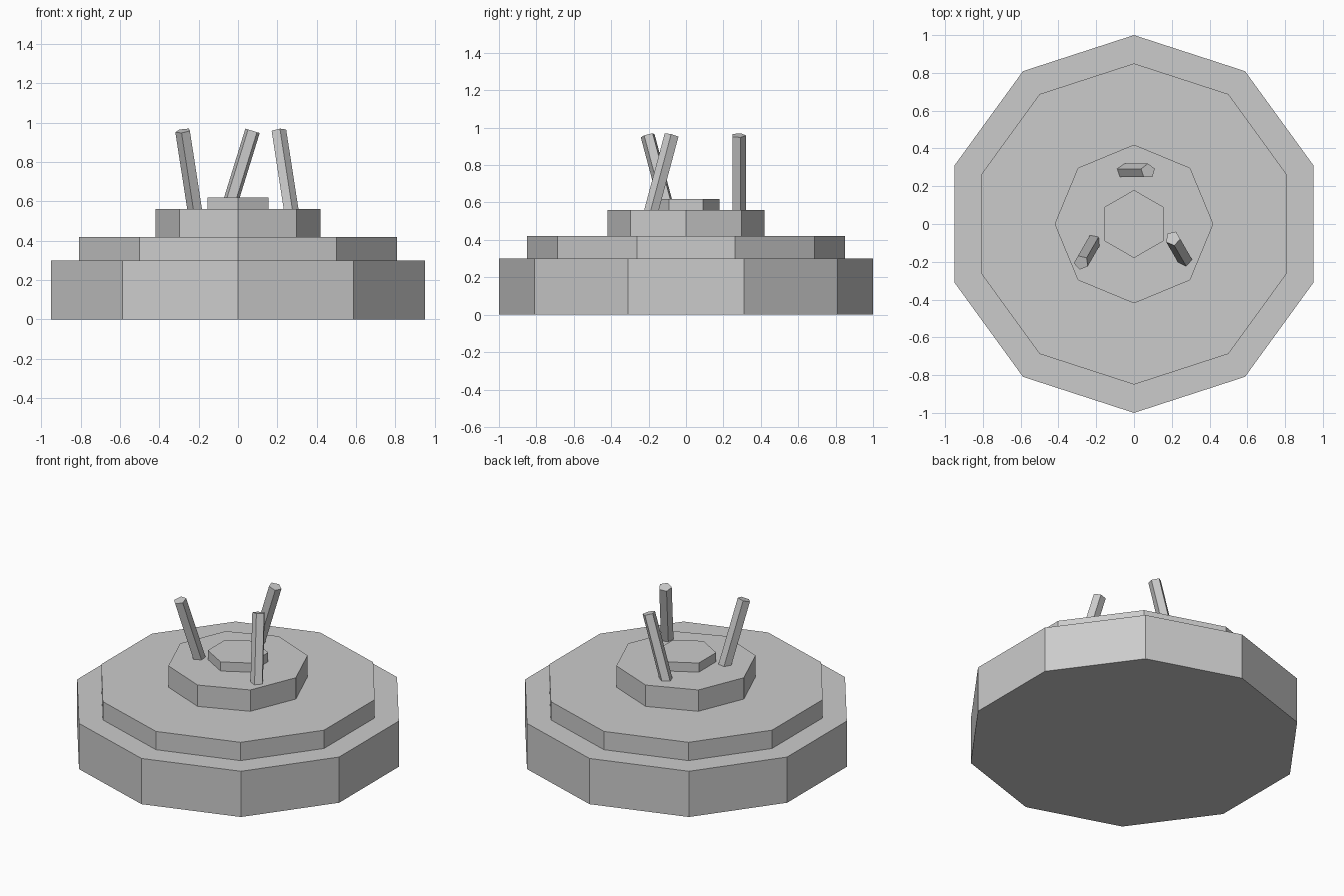
import bpy, math

if "Cube" in bpy.data.objects:
    bpy.data.objects.remove(bpy.data.objects["Cube"])

grey = bpy.data.materials.new("plain grey")
grey.diffuse_color = (0.6, 0.6, 0.6, 1)
grey.use_nodes = True
grey.node_tree.nodes["Principled BSDF"].inputs["Base Color"].default_value = grey.diffuse_color


def prism(name, sides, radius, depth, loc, rot=(0, 0, 0)):
    """Flat-shaded prism with its first corner on +y."""
    bpy.ops.mesh.primitive_cylinder_add(vertices=sides, radius=radius, depth=depth,
                                        location=loc, rotation=rot)
    ob = bpy.context.object
    ob.name = name
    ob.data.materials.append(grey)
    return ob


# Stacked tiers: name, sides, radius, bottom, top
for name, sides, radius, z0, z1 in [
    ("base_tier", 10, 1.0, 0.0, 0.30),
    ("middle_tier", 10, 0.85, 0.30, 0.42),
    ("upper_tier", 8, 0.42, 0.42, 0.56),
    ("top_cap", 6, 0.18, 0.56, 0.62),
]:
    prism(name, sides, radius, z1 - z0, (0, 0, (z0 + z1) / 2))

# Three leaning five-sided rods, sunk into the upper tier
for i in range(3):
    a = i * math.tau / 3
    prism(f"rod_{i + 1}", 5, 0.04, 0.5,
          (0.28 * math.sin(a), 0.28 * math.cos(a), 0.72), (0, 0.3, a))
